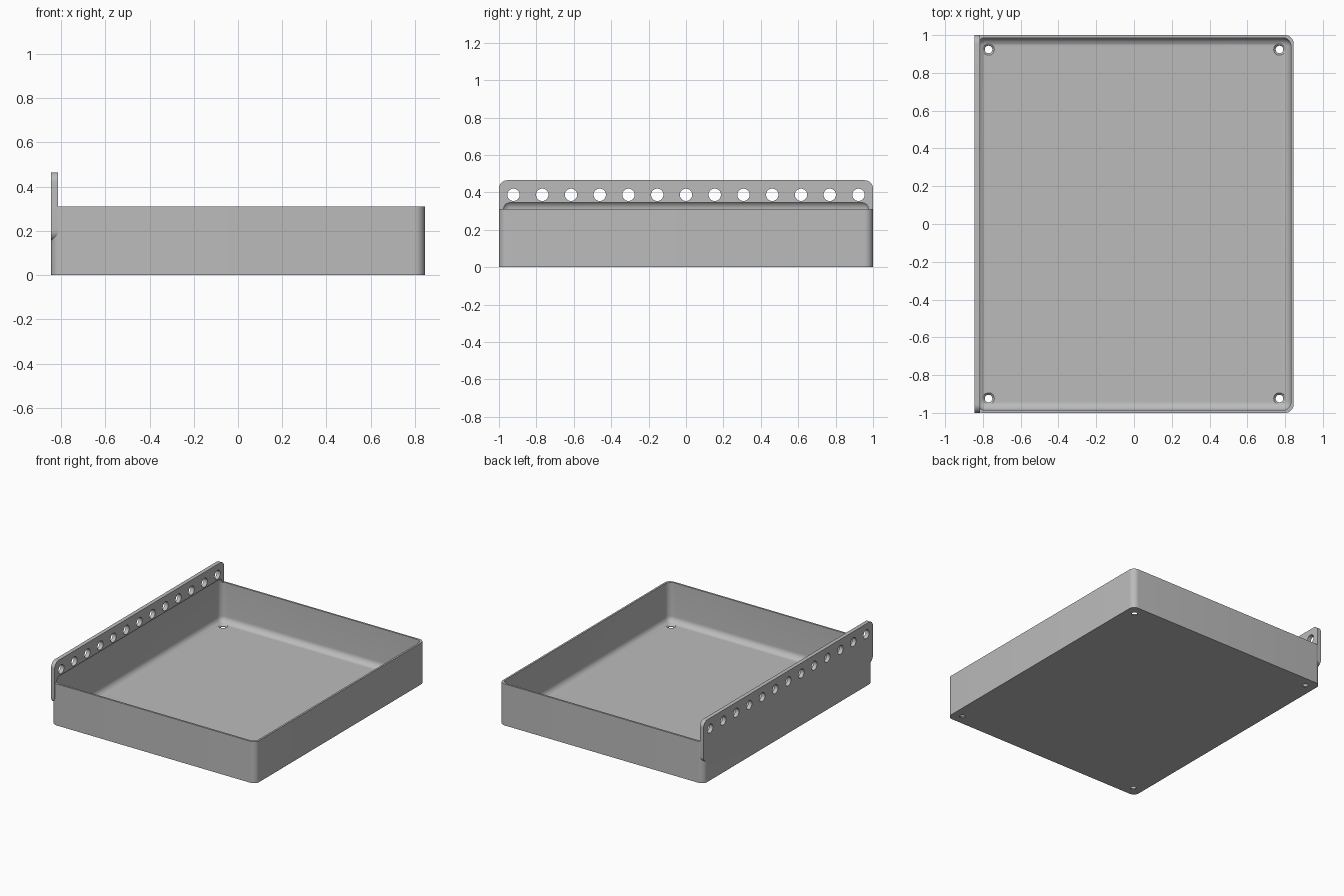
import bpy, bmesh, math
from mathutils import Matrix, Vector

if "Cube" in bpy.data.objects:
    bpy.data.objects.remove(bpy.data.objects["Cube"])

HALF_X, HALF_Y, RIM = 0.845, 1.0, 0.31
WALL, FLOOR, ROUND = 0.014, 0.015, 0.045
PLATE, PLATE_LOW, PLATE_TOP = 0.03, 0.155, 0.465

grey = bpy.data.materials.new("plain grey")
grey.use_nodes = True
colour = (0.5, 0.5, 0.5, 1)
grey.diffuse_color = colour
grey.node_tree.nodes["Principled BSDF"].inputs["Base Color"].default_value = colour


def finish(name, bm):
    bmesh.ops.recalc_face_normals(bm, faces=bm.faces)
    mesh = bpy.data.meshes.new(name)
    bm.to_mesh(mesh)
    bm.free()
    mesh.materials.append(grey)
    obj = bpy.data.objects.new(name, mesh)
    bpy.context.collection.objects.link(obj)
    return obj


def rounded_box(name, low, high, axis=None):
    """Box whose edges along one axis, or all its edges, are rounded."""
    low, high = Vector(low), Vector(high)
    bm = bmesh.new()
    bmesh.ops.create_cube(bm, size=1)
    for v in bm.verts:
        v.co = (low + high) / 2 + v.co * (high - low)
    edges = [e for e in bm.edges if axis is None
             or abs((e.verts[0].co - e.verts[1].co)[axis]) > 0.001]
    bmesh.ops.bevel(bm, geom=edges, offset=ROUND, segments=10,
                    profile=0.5, affect='EDGES')
    return finish(name, bm)


def add_cone(bm, centre, r1, r2, depth, turn=Matrix()):
    bmesh.ops.create_cone(bm, cap_ends=True, segments=32, radius1=r1, radius2=r2,
                          depth=depth, matrix=Matrix.Translation(centre) @ turn)


def combine(target, tool, operation):
    mod = target.modifiers.new(operation.title(), 'BOOLEAN')
    mod.operation, mod.solver, mod.object = operation, 'EXACT', tool
    bpy.context.view_layer.objects.active = target
    bpy.ops.object.modifier_apply(modifier=mod.name)
    bpy.data.objects.remove(tool)


# Tray body with the mounting plate along its right side
tray = rounded_box("tray", (-HALF_X, -HALF_Y, 0), (HALF_X, HALF_Y, RIM), axis=2)
plate = rounded_box("mounting_plate", (-HALF_X, -HALF_Y, PLATE_LOW),
                    (PLATE - HALF_X, HALF_Y, PLATE_TOP), axis=0)
combine(tray, plate, 'UNION')

# Rounded hollow, which also leaves a shallow recess in the plate
hollow = rounded_box("hollow", (WALL - HALF_X, WALL - HALF_Y, FLOOR),
                     (HALF_X - WALL, HALF_Y - WALL, 0.356))
combine(tray, hollow, 'DIFFERENCE')

# Row of holes through the plate
bm = bmesh.new()
sideways = Matrix.Rotation(math.pi / 2, 4, 'Y')
for i in range(-6, 7):
    add_cone(bm, (-HALF_X, i * 0.1537, 0.387), 0.033, 0.033, 0.2, sideways)
combine(tray, finish("plate_holes", bm), 'DIFFERENCE')

# Countersunk screw holes in the floor corners
for name, r1, r2, z, depth in (("screw_holes", 0.02, 0.02, 0, 0.1),
                               ("countersinks", 0.018, 0.034, FLOOR / 2 + 0.003, 0.016)):
    bm = bmesh.new()
    for x in (-0.77, 0.77):
        for y in (-0.924, 0.924):
            add_cone(bm, (x, y, z), r1, r2, depth)
    combine(tray, finish(name, bm), 'DIFFERENCE')

# Smooth the rounded edges, keep the rest crisp
bpy.ops.object.select_all(action='DESELECT')
tray.select_set(True)
bpy.context.view_layer.objects.active = tray
bpy.ops.object.shade_smooth_by_angle(angle=math.radians(30))
